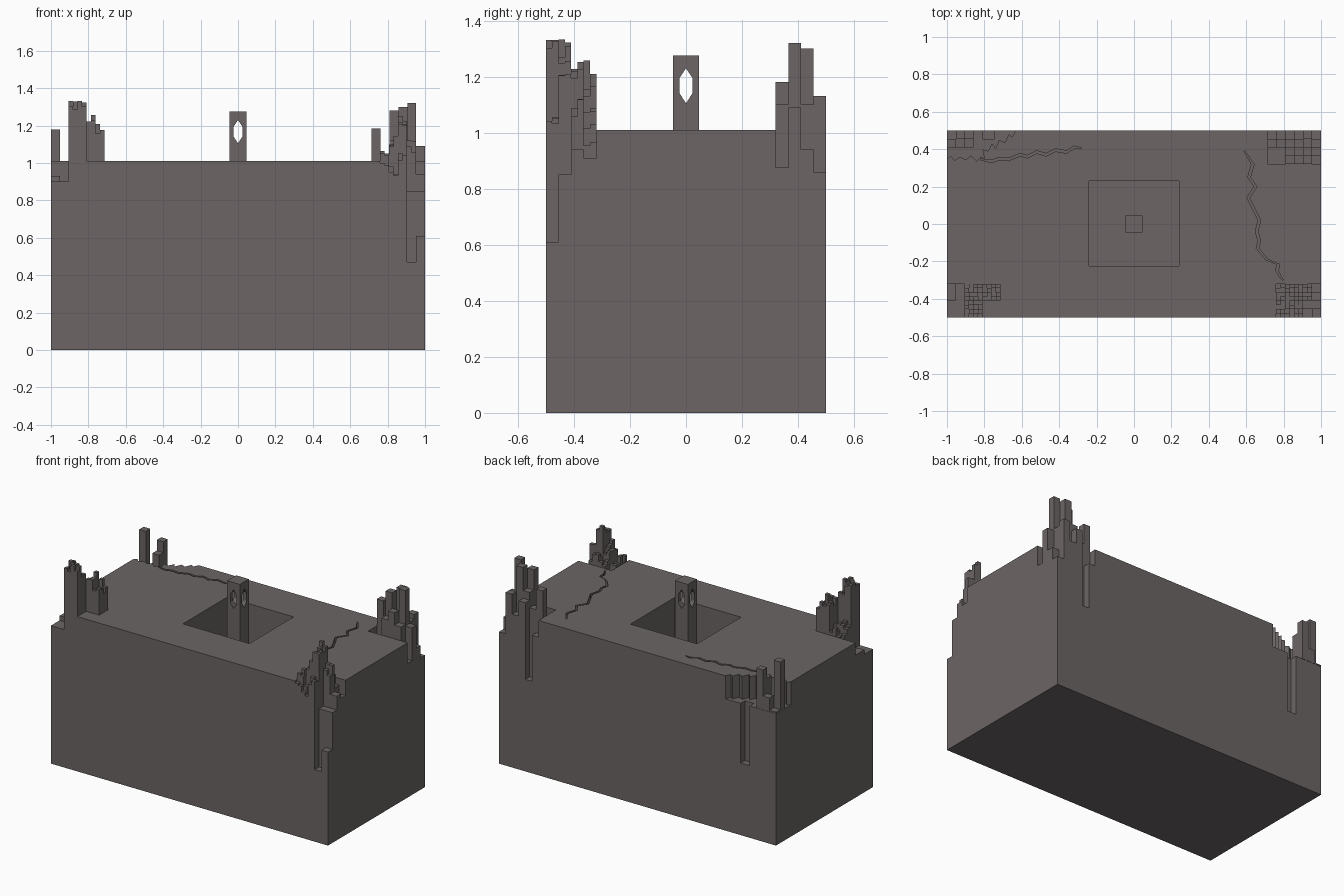
import bpy, bmesh, random
from mathutils import Vector

if "Cube" in bpy.data.objects:
    bpy.data.objects.remove(bpy.data.objects["Cube"])
random.seed(4)
TOP = 1.01
mat = bpy.data.materials.new("dark_stone")
mat.diffuse_color = (0.15, 0.13, 0.13, 1)
mat.use_nodes = True
mat.node_tree.nodes["Principled BSDF"].inputs["Base Color"].default_value = mat.diffuse_color


def finish(bm, name):
    me = bpy.data.meshes.new(name)
    bm.to_mesh(me)
    bm.free()
    me.materials.append(mat)
    ob = bpy.data.objects.new(name, me)
    bpy.context.collection.objects.link(ob)
    return ob


def prism(name, pts, z0, z1, axis='Z'):
    """Extrude a 2D outline between z0 and z1 along an axis."""
    place = {'Z': lambda a, b, c: (a, b, c), 'Y': lambda a, b, c: (a, c, b),
             'X': lambda a, b, c: (c, a, b)}[axis]
    bm = bmesh.new()
    f = bm.faces.new([bm.verts.new(place(a, b, z0)) for a, b in pts])
    r = bmesh.ops.extrude_face_region(bm, geom=[f])
    vs = [v for v in r['geom'] if isinstance(v, bmesh.types.BMVert)]
    bmesh.ops.translate(bm, verts=vs, vec=Vector(place(0, 0, z1 - z0)))
    bmesh.ops.recalc_face_normals(bm, faces=bm.faces)
    return finish(bm, name)


def rect(x0, x1, y0, y1):
    return [(x0, y0), (x1, y0), (x1, y1), (x0, y1)]


def cut(ob, cutter):
    m = ob.modifiers.new("cut", 'BOOLEAN')
    m.operation, m.solver, m.object = 'DIFFERENCE', 'EXACT', cutter
    bpy.context.view_layer.objects.active = ob
    bpy.ops.object.modifier_apply(modifier=m.name)
    bpy.data.objects.remove(cutter)


def columns(name, x0, x1, y0, y1, rows, fine, jitter=0.05):
    """Stepped columns from a height table; rows run from y0 to y1."""
    n = 2 if fine else 1
    nx, ny = len(rows[0]) * n, len(rows) * n
    base = min(map(min, rows))
    h = {}
    for j in range(ny):
        for i in range(nx):
            v = rows[j // n][i // n]
            loose = fine and v > 0.94 and v != TOP
            h[i, j] = v + random.uniform(-jitter, jitter * 0.6) if loose else v
    X = [x0 + (x1 - x0) * i / nx for i in range(nx + 1)]
    Y = [y0 + (y1 - y0) * j / ny for j in range(ny + 1)]
    bm = bmesh.new()
    quad = lambda *p: bm.faces.new([bm.verts.new(q) for q in p])
    for (i, j), z in h.items():
        c = [(X[i], Y[j]), (X[i + 1], Y[j]), (X[i + 1], Y[j + 1]), (X[i], Y[j + 1])]
        quad(*[(*p, z) for p in c])
        for k, (di, dj) in enumerate([(0, -1), (1, 0), (0, 1), (-1, 0)]):
            low = h.get((i + di, j + dj), base)
            if low < z:
                a, b = c[k], c[(k + 1) % 4]
                quad((*a, low), (*b, low), (*b, z), (*a, z))
    return finish(bm, name), base


def crack(body, pts, sideways, w=0.007):
    """Thin zigzag groove, tapering to its ends."""
    dx, dy = sideways
    last = len(pts) - 1
    ws = [w * (0.4 if i in (0, last) else 1) for i in range(last + 1)]
    a = [(x + dx * t, y + dy * t) for (x, y), t in zip(pts, ws)]
    b = [(x - dx * t, y - dy * t) for (x, y), t in zip(pts, ws)]
    cut(body, prism("crack_cutter", a + b[::-1], TOP - 0.05, TOP + 0.1))


# main block with central shaft
body = prism("block", rect(-1, 1, -.5, .5), 0, TOP)
cut(body, prism("shaft_cutter", rect(-.24, .24, -.225, .23), 0.5, 1.2))

# broken corners of columns
corners = [
    ("front_right_columns", .76, 1, -.5, -.32, True,
     [[1.03, .97, 1.06, .47, .61], [1.05, 1.12, 1.19, .85, .85],
      [1.0, 1.1, 1.23, 1.1, .94], [.95, 1.05, 1.1, 1.0, .91]]),
    ("front_left_columns", -1, -.715, -.5, -.32, True,
     [[.9, .9, 1.32, 1.33, TOP, TOP], [.9, .9, 1.31, 1.28, TOP, TOP],
      [.93, .9, 1.1, 1.05, 1.2, 1.15], [.93, .9, 1.05, 1.05, 1.23, 1.18]]),
    ("back_right_columns", .715, 1, .32, .5, False,
     [[.95, .95, 1.12, 1.18, 1.1, .875], [.95, .95, 1.28, 1.15, 1.32, 1.09],
      [1.185, 1.05, 1.15, 1.3, 1.1, .94], [.9, .6, 1.1, 1.0, 1.13, .86]]),
]
for name, x0, x1, y0, y1, fine, rows in corners:
    ob, base = columns(name, x0, x1, y0, y1, rows, fine)
    cx0, cx1 = (x0 - .1 if x0 < 0 else x0), (x1 + .1 if x1 > 0 else x1)
    cy0, cy1 = (y0 - .1 if y0 < 0 else y0), (y1 + .1 if y1 > 0 else y1)
    cut(body, prism("corner_cutter", rect(cx0, cx1, cy0, cy1), base, 1.2))

# jagged back left corner
jag = [(-1.1, .36), (-1, .345), (-.98, .365), (-.96, .34), (-.93, .36), (-.9, .345),
       (-.87, .365), (-.84, .335), (-.82, .36), (-.8, .35), (-.81, .40), (-.78, .39),
       (-.76, .43), (-.74, .405), (-.72, .45), (-.69, .435), (-.67, .48),
       (-.65, .465), (-.63, .51), (-.63, .6), (-1.1, .6)]
cut(body, prism("jagged_cutter", jag, .86, 1.2))
cut(body, prism("notch_cutter", rect(-.81, -.745, .455, .6), .47, 1.0))
columns("back_left_columns", -1, -.81, .41, .5,
        [[1.18, .9, 1.05, .861], [.87, .95, 1.12, .861]], False)

# surface cracks
crack(body, [(.59, .39), (.635, .32), (.615, .25), (.65, .2), (.61, .14), (.645, .07),
             (.67, .02), (.655, -.04), (.67, -.09), (.66, -.13), (.71, -.19),
             (.77, -.215), (.765, -.25), (.795, -.3)], (1, 0))
crack(body, [(-.82, .345), (-.76, .335), (-.72, .35), (-.67, .345), (-.61, .37),
             (-.57, .36), (-.52, .385), (-.47, .37), (-.42, .395), (-.36, .385),
             (-.32, .41), (-.28, .405)], (0, 1))

# central pillar with pointed windows both ways
pillar = prism("pillar", rect(-.046, .046, -.046, .046), .5, 1.275)
window = [(0, 1.23), (-.023, 1.195), (-.023, 1.14), (0, 1.105), (.023, 1.14), (.023, 1.195)]
for axis in 'XY':
    cut(pillar, prism("window_cutter", window, -.2, .2, axis))
